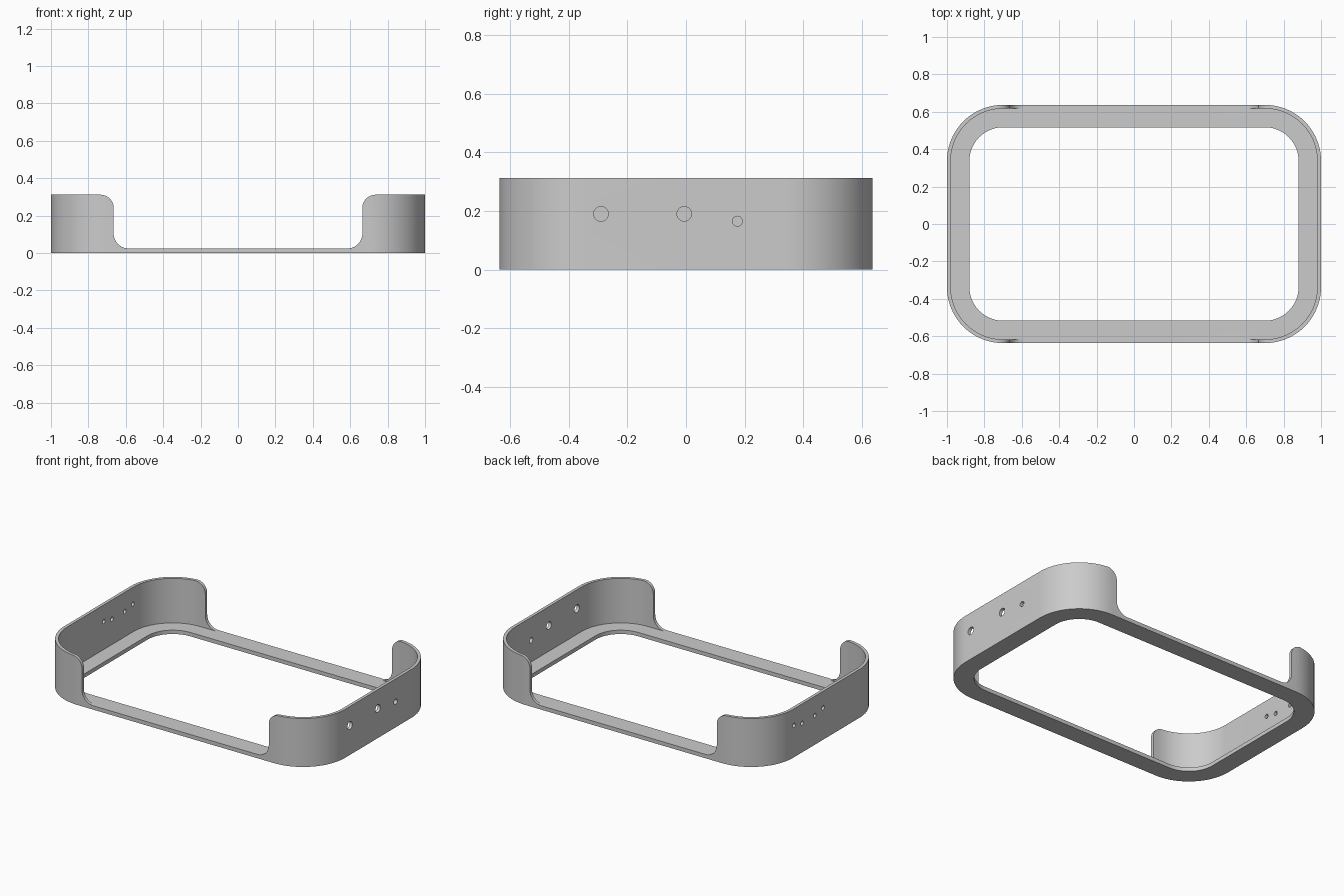
import bpy
import bmesh
import math
from mathutils import Vector

if "Cube" in bpy.data.objects:
    bpy.data.objects.remove(bpy.data.objects["Cube"], do_unlink=True)

HALF_X, HALF_Y, HEIGHT = 1.0, 0.637, 0.312
FLOOR, WALL, CORNER = 0.025, 0.02, 0.3

grey = bpy.data.materials.new("plain grey")
grey.use_nodes = True
grey.diffuse_color = (0.6, 0.6, 0.6, 1)
grey.node_tree.nodes["Principled BSDF"].inputs["Base Color"].default_value = (0.6, 0.6, 0.6, 1)


def arc(cx, cy, r, start, end, steps=20):
    """Points on an arc, angles in degrees."""
    angles = [math.radians(start + (end - start) * i / steps) for i in range(steps + 1)]
    return [(cx + r * math.cos(a), cy + r * math.sin(a)) for a in angles]


def rounded_rect(inset, r):
    """Rounded rectangle, inset from the outer outline."""
    cx, cy = HALF_X - inset - r, HALF_Y - inset - r
    points = []
    for i, (sx, sy) in enumerate([(1, 1), (-1, 1), (-1, -1), (1, -1)]):
        points += arc(sx * cx, sy * cy, r, 90 * i, 90 * i + 90)
    return points


def prism(name, points, axis, low, high):
    """Extrude a 2D outline along an axis."""
    place = {
        "x": lambda a, b, d: (d, a, b),
        "y": lambda a, b, d: (a, d, b),
        "z": lambda a, b, d: (a, b, d),
    }[axis]
    bm = bmesh.new()
    face = bm.faces.new([bm.verts.new(place(a, b, low)) for a, b in points])
    result = bmesh.ops.extrude_face_region(bm, geom=[face])
    moved = [v for v in result["geom"] if isinstance(v, bmesh.types.BMVert)]
    bmesh.ops.translate(bm, verts=moved, vec=Vector(place(0, 0, high - low)))
    bmesh.ops.recalc_face_normals(bm, faces=bm.faces)
    mesh = bpy.data.meshes.new(name)
    bm.to_mesh(mesh)
    bm.free()
    mesh.materials.append(grey)
    obj = bpy.data.objects.new(name, mesh)
    bpy.context.collection.objects.link(obj)
    return obj


# Outer block with rounded corners
frame = prism("mounting_frame", rounded_rect(0, CORNER), "z", 0, HEIGHT)
cutters = []

# Tray cavity and the opening through the floor
cutters.append(prism("cavity_cutter", rounded_rect(WALL, CORNER - WALL), "z", FLOOR, 1))
cutters.append(prism("opening_cutter", rounded_rect(0.12, CORNER - 0.12), "z", -1, 1))

# Wide gap in the front and back walls, filleted at its foot and rounded at its top
GAP, FOOT, TOP = 0.665, 0.08, 0.07
right = arc(GAP - FOOT, FLOOR + FOOT, FOOT, -90, 0)
right += arc(GAP + TOP, HEIGHT - TOP, TOP, 180, 90)
right += [(GAP + TOP, 1)]
left = [(-x, z) for x, z in reversed(right)]
cutters.append(prism("gap_cutter", right + left, "y", -1, 1))

# Round holes in the two end walls: side, y, z, radius
holes = [
    (1, -0.29, 0.19, 0.025), (1, -0.006, 0.19, 0.025), (1, 0.175, 0.165, 0.017),
    (-1, 0.035, 0.205, 0.014), (-1, 0.118, 0.188, 0.014),
    (-1, 0.248, 0.188, 0.014), (-1, 0.33, 0.205, 0.014),
]
for side, y, z, r in holes:
    circle = arc(y, z, r, 0, 360, 24)[:-1]
    cutters.append(prism("hole_cutter", circle, "x", side - 0.1, side + 0.1))

# Cut everything out and discard the cutters
bpy.context.view_layer.objects.active = frame
for cutter in cutters:
    mod = frame.modifiers.new(cutter.name, "BOOLEAN")
    mod.operation = "DIFFERENCE"
    mod.solver = "EXACT"
    mod.object = cutter
    bpy.ops.object.modifier_apply(modifier=mod.name)
    bpy.data.objects.remove(cutter, do_unlink=True)

for obj in bpy.context.selected_objects:
    obj.select_set(False)
frame.select_set(True)
bpy.ops.object.shade_smooth_by_angle(angle=math.radians(30))
